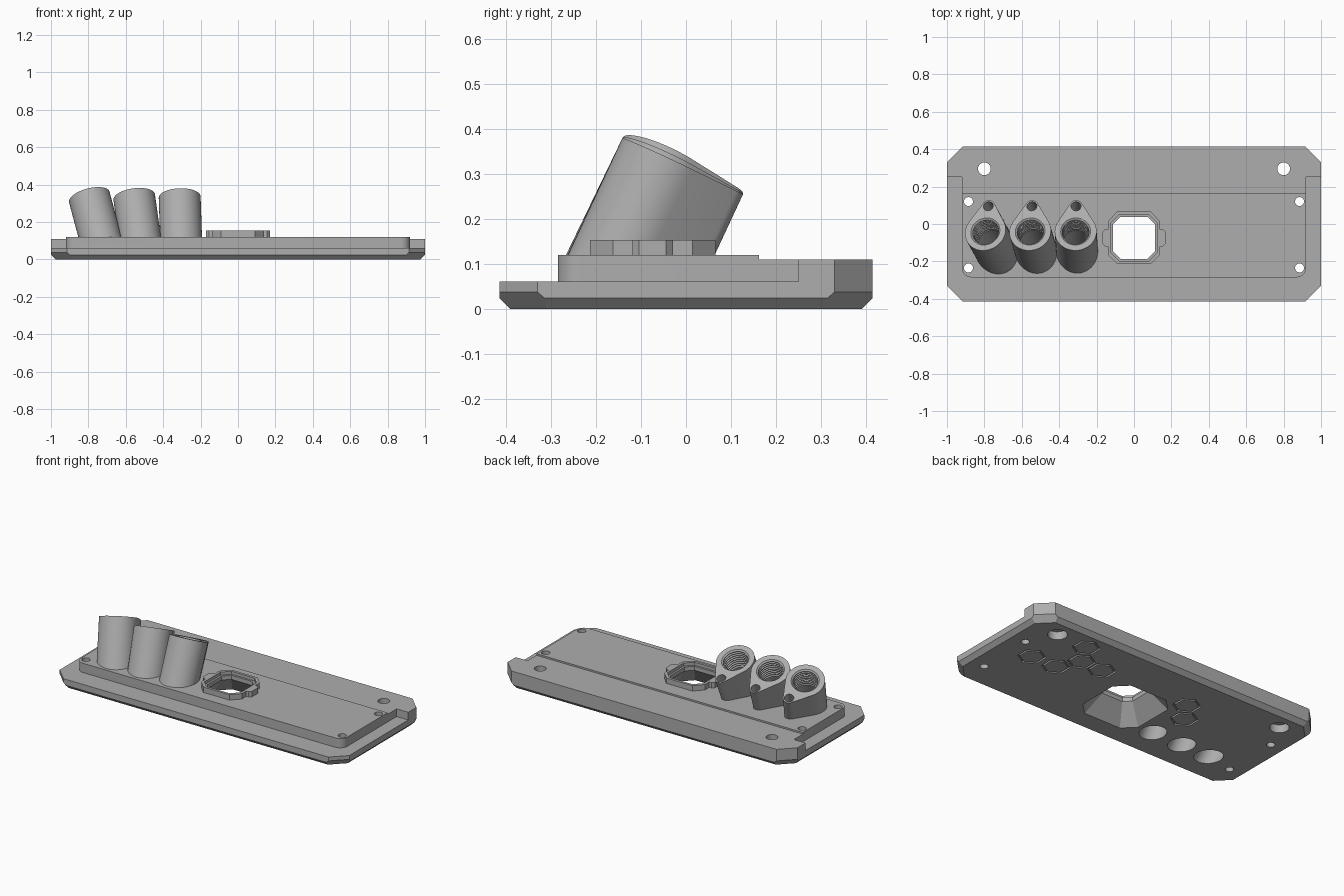
import bpy, bmesh
from math import sin, cos, acos, radians, tau
from mathutils import Matrix, Vector

cube = bpy.data.objects.get("Cube")
if cube:
    bpy.data.objects.remove(cube)

grey = bpy.data.materials.new("plain grey")
grey.use_nodes = True
grey.diffuse_color = (0.42, 0.42, 0.42, 1)
grey.node_tree.nodes["Principled BSDF"].inputs["Base Color"].default_value = grey.diffuse_color


def loft(name, rings, matrix=Matrix()):
    """Closed solid through rings of 3D points."""
    bm = bmesh.new()
    loops = [[bm.verts.new(matrix @ Vector(p)) for p in ring] for ring in rings]
    n = len(loops[0])
    for a, b in zip(loops, loops[1:]):
        for i in range(n):
            j = (i + 1) % n
            bm.faces.new((a[i], a[j], b[j], b[i]))
    bm.faces.new(loops[0][::-1])
    bm.faces.new(loops[-1])
    bmesh.ops.recalc_face_normals(bm, faces=bm.faces)
    mesh = bpy.data.meshes.new(name)
    bm.to_mesh(mesh)
    bm.free()
    mesh.materials.append(grey)
    obj = bpy.data.objects.new(name, mesh)
    bpy.context.collection.objects.link(obj)
    return obj


def at(points, z):
    return [(x, y, z) for x, y in points]


def prism(name, points, z0, z1):
    return loft(name, [at(points, z0), at(points, z1)])


def arc(x, y, r, start, end, steps):
    angles = [radians(start + (end - start) * i / steps) for i in range(steps + 1)]
    return [(x + r * cos(a), y + r * sin(a)) for a in angles]


def circle(x, y, r, n=32):
    return arc(x, y, r, 0, 360, n)[:-1]


def octagon(hx, hy, cut, cy=0):
    """Rectangle with its four corners cut off."""
    right = [(hx, cut - hy), (hx, hy - cut), (hx - cut, hy)]
    right = [(hx - cut, -hy)] + right
    return [(x, y + cy) for x, y in right + [(-x, y) for x, y in reversed(right)]]


def cut(obj, cutters):
    for c in cutters:
        mod = obj.modifiers.new("cut", "BOOLEAN")
        mod.operation, mod.solver, mod.object = "DIFFERENCE", "EXACT", c
        bpy.context.view_layer.objects.active = obj
        bpy.ops.object.modifier_apply(modifier=mod.name)


# Base plate: bevelled underside, cut corners
plate = loft("base_plate", [
    at(octagon(0.975, 0.39, 0.08), 0),
    at(octagon(1, 0.415, 0.10), 0.025),
    at(octagon(1, 0.415, 0.085), 0.038),
    at(octagon(1, 0.415, 0.085), 0.12)])

# Lower flange around the rounded deck, and the slightly lower rear strip
deck = ([(-1.1, 0.25), (-0.92, 0.25)] + arc(-0.87, -0.235, 0.05, 180, 270, 8)
        + arc(0.87, -0.235, 0.05, 270, 360, 8) + [(0.92, 0.25), (1.1, 0.25)])
helpers = [
    prism("flange_cutter", deck + [(1.1, -0.5), (-1.1, -0.5)], 0.062, 0.2),
    prism("rear_cutter", [(-1.1, 0.162), (1.1, 0.162), (1.1, 0.5), (-1.1, 0.5)], 0.11, 0.2)]

# Screw holes, the rear pair counterbored from below
for side in (-1, 1):
    for y in (0.12, -0.235):
        helpers.append(prism("screw_cutter", circle(side * 0.885, y, 0.024), -0.1, 0.2))
    x, y = side * 0.8, 0.295
    helpers.append(loft("bolt_cutter", [
        at(circle(x, y, r), z)
        for r, z in ((0.055, -0.1), (0.055, 0.05), (0.034, 0.05), (0.034, 0.2))]))

# Hexagon grooves on the underside
for x, y in ((0.584, 0.286), (0.752, 0.018), (0.579, 0.018), (0.505, 0.152),
             (0.356, 0.147), (-0.253, 0.153), (-0.337, 0.03)):
    groove = prism("groove_cutter", arc(x, y, 0.08, 30, 330, 5), -0.02, 0.01)
    core = prism("groove_core", arc(x, y, 0.068, 30, 330, 5), -0.05, 0.05)
    cut(groove, [core])
    bpy.data.objects.remove(core)
    helpers.append(groove)

# Flared window with a stepped collar
window = loft("window_cutter", [
    at(octagon(h, h, c, -0.074), z) for h, c, z in (
        (0.207, 0.075, -0.01), (0.112, 0.04, 0.11), (0.112, 0.04, 0.135),
        (0.124, 0.045, 0.135), (0.124, 0.045, 0.2))])
helpers.append(window)
half = [(0.09, -0.14), (0.14, -0.088), (0.14, -0.045), (0.155, -0.045), (0.17, -0.03)]
half += [(x, -y) for x, y in reversed(half)]
outline = half + [(-x, y) for x, y in reversed(half)]
collar = prism("window_collar", [(x, y - 0.074) for x, y in outline], 0.105, 0.154)
cut(collar, [window])

# Leaning teardrop sockets with threaded bores
R, r, D = 0.112, 0.035, 0.149
tangent = acos((R - r) / D) * 360 / tau
teardrop = (arc(0, 0, R, 90 + tangent, 450 - tangent, 40)
            + arc(0, D, r, 90 - tangent, 90 + tangent, 12))
thread = [(0.08, 0.05), (0.08, 0)]
for i in range(8):
    z = -0.008 - 0.016 * i
    thread += [(0.071, z), (0.071, z - 0.004), (0.081, z - 0.008), (0.081, z - 0.012)]
thread += [(0.073, -0.14), (0.073, -0.6)]

parts = [plate, collar]
for name, x, lean in (("outer", -0.795, 15), ("middle", -0.555, 8), ("inner", -0.312, 2)):
    m = (Matrix.Translation((x, -0.04, 0.333)) @ Matrix.Rotation(radians(-lean), 4, "Y")
         @ Matrix.Rotation(radians(-25), 4, "X"))
    axis = m.to_3x3() @ Vector((0, 0, 1))
    rim = [m @ Vector((px, py, 0)) for px, py in teardrop]
    foot = [p - axis * ((p.z - 0.105) / axis.z) for p in rim]
    socket = loft(name + "_socket", [foot, rim])
    bore = loft("bore_cutter", [at(circle(0, 0, rad, 40), z) for rad, z in thread], m)
    pin = loft("pin_cutter", [at(circle(0, D, 0.027, 24), z) for z in (0.05, -0.12)], m)
    cut(socket, [bore, pin])
    parts.append(socket)
    helpers += [bore, pin]
    cut(plate, [bore])

cut(plate, [h for h in helpers if not h.name.startswith(("bore", "pin"))])
for h in helpers:
    bpy.data.objects.remove(h)

# Smooth round walls, crisp edges
bpy.ops.object.select_all(action="DESELECT")
for p in parts:
    p.select_set(True)
bpy.context.view_layer.objects.active = plate
bpy.ops.object.shade_smooth_by_angle(angle=radians(25))
